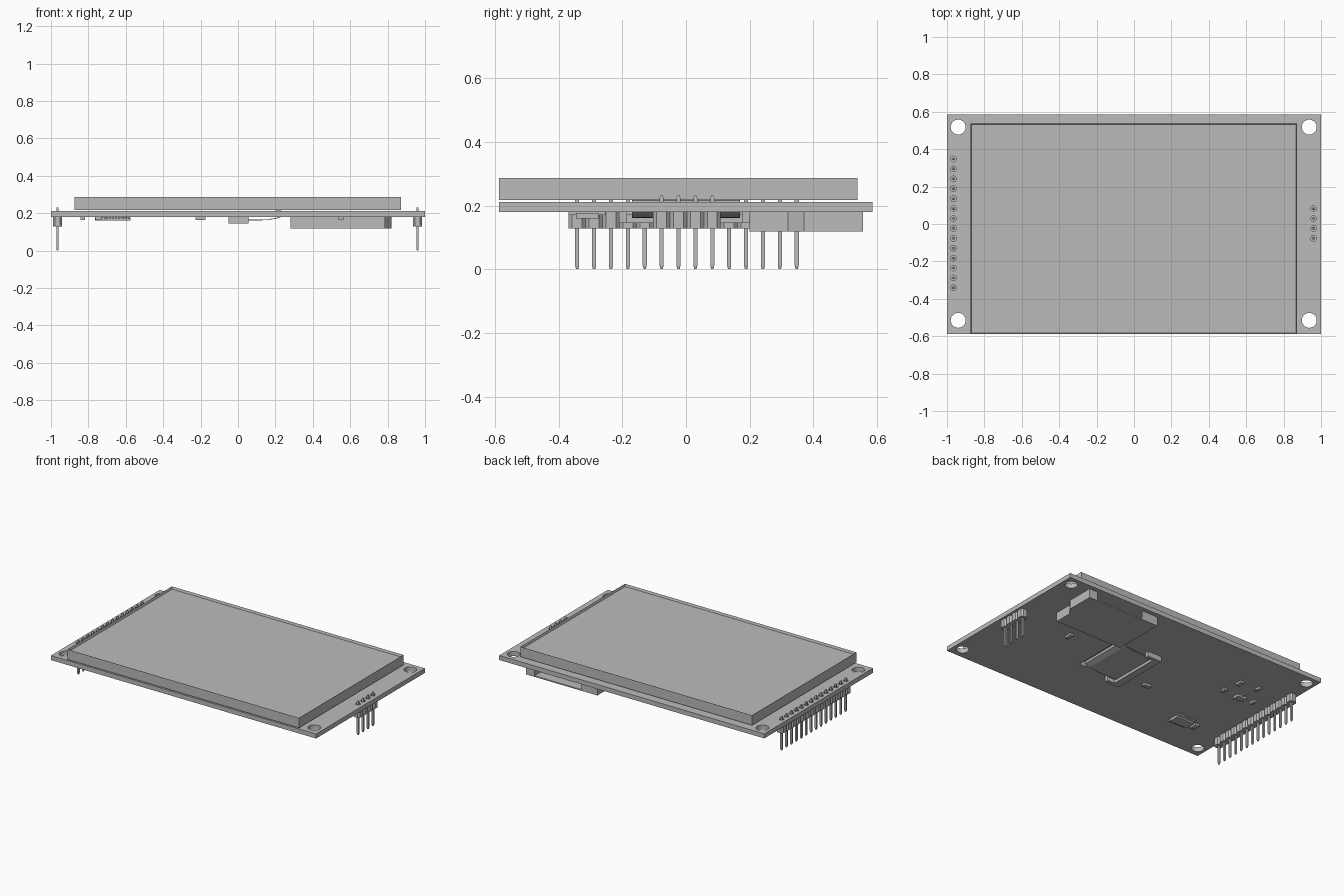
import bpy, bmesh, math

old = bpy.data.objects.get("Cube")
if old:
    bpy.data.objects.remove(old)

grey = bpy.data.materials.new("plain grey")
grey.use_nodes = True
colour = (0.5, 0.5, 0.5, 1)
grey.diffuse_color = colour
grey.node_tree.nodes["Principled BSDF"].inputs["Base Color"].default_value = colour

BOTTOM, TOP = 0.18, 0.211  # faces of the circuit board


def prism(bm, outline, z0, z1):
    """Extrude a plan outline between two heights."""
    low = bm.faces.new([bm.verts.new((x, y, z0)) for x, y in outline])
    up = bmesh.ops.extrude_face_region(bm, geom=[low])["geom"]
    verts = [g for g in up if isinstance(g, bmesh.types.BMVert)]
    bmesh.ops.translate(bm, verts=verts, vec=(0, 0, z1 - z0))


def box(bm, x0, x1, y0, y1, z0, z1):
    prism(bm, [(x0, y0), (x1, y0), (x1, y1), (x0, y1)], z0, z1)


def ring(x, y, r, n, turn=0.0):
    return [(x + r * math.cos(turn + i * math.tau / n),
             y + r * math.sin(turn + i * math.tau / n)) for i in range(n)]


def finish(name, bm):
    bmesh.ops.recalc_face_normals(bm, faces=bm.faces)
    me = bpy.data.meshes.new(name)
    bm.to_mesh(me)
    bm.free()
    me.materials.append(grey)
    ob = bpy.data.objects.new(name, me)
    bpy.context.collection.objects.link(ob)
    return ob


PITCH = 0.053
headers = {"left_header": (0.96, 4), "right_header": (-0.965, 14)}


def pin_rows(count):
    return [0.003 + (i - (count - 1) / 2) * PITCH for i in range(count)]


# Circuit board with mounting holes, pin holes and a slot for the ribbon
bm = bmesh.new()
box(bm, -1, 1, -0.587, 0.585, BOTTOM, TOP)
board = finish("circuit_board", bm)

bm = bmesh.new()
for x in (-0.94, 0.937):
    for y in (-0.515, 0.518):
        prism(bm, ring(x, y, 0.04, 32), 0.1, 0.3)
for x, count in headers.values():
    for y in pin_rows(count):
        prism(bm, ring(x, y, 0.015, 16), 0.1, 0.3)
box(bm, 0.225, 0.275, -0.19, 0.19, 0.1, 0.3)
cutter = finish("hole_cutter", bm)
mod = board.modifiers.new("holes", "BOOLEAN")
mod.object = cutter
mod.solver = "EXACT"
cutter.hide_render = True
cutter.hide_viewport = True
cutter.display_type = "WIRE"

# Display panel: a thin rim around a slightly sunken screen
bm = bmesh.new()
box(bm, -0.875, 0.872, -0.587, 0.538, 0.218, 0.286)
bm.faces.ensure_lookup_table()
bm.normal_update()
bmesh.ops.recalc_face_normals(bm, faces=bm.faces)
face = max(bm.faces, key=lambda f: f.calc_center_median().z)
bmesh.ops.inset_region(bm, faces=[face], thickness=0.007)
bmesh.ops.translate(bm, verts=face.verts, vec=(0, 0, -0.016))
finish("display_panel", bm)

# Pin headers: chamfered plastic cells and tapered pins
for name, (x, count) in headers.items():
    bm = bmesh.new()
    pins = bmesh.new()
    for y in pin_rows(count):
        w, h, c = 0.025, PITCH / 2, 0.011
        prism(bm, [(x - w, y - h + c), (x - w + c, y - h), (x + w - c, y - h),
                   (x + w, y - h + c), (x + w, y + h - c), (x + w - c, y + h),
                   (x - w + c, y + h), (x - w, y + h - c)], 0.128, BOTTOM)
        rings = [[pins.verts.new((px, py, z)) for px, py in ring(x, y, r, 4, math.pi / 4)]
                 for z, r in ((0, 0.005), (0.012, 0.009), (0.222, 0.009), (0.232, 0.005))]
        pins.faces.new(rings[0])
        pins.faces.new(rings[-1])
        for a, b in zip(rings, rings[1:]):
            for i in range(4):
                j = (i + 1) % 4
                pins.faces.new((a[i], a[j], b[j], b[i]))
    finish(name, bm)
    finish(name + "_pins", pins)

# Memory card holder: hollow shell, open to the back
bm = bmesh.new()
prism(bm, [(0.28, 0.2), (0.785, 0.2), (0.785, 0.32), (0.82, 0.37),
           (0.82, 0.555), (0.28, 0.555)], 0.119, 0.127)
prism(bm, [(0.28, 0.2), (0.785, 0.2), (0.785, 0.32), (0.82, 0.37), (0.82, 0.555),
           (0.755, 0.555), (0.755, 0.23), (0.31, 0.23), (0.31, 0.46),
           (0.4, 0.555), (0.28, 0.555)], 0.127, BOTTOM)
finish("card_holder", bm)

# Ribbon connector with a raised latch bar and side ears
bm = bmesh.new()
box(bm, -0.05, 0.0, -0.21, 0.2, 0.145, BOTTOM)
for y in (-0.21, 0.175):
    box(bm, 0.0, 0.055, y, y + 0.025, 0.145, BOTTOM)
box(bm, 0.0, 0.045, -0.185, 0.175, 0.17, BOTTOM)
finish("ribbon_connector", bm)

# Ribbon cable curling through the slot from under the display
path = [(0.2, 0.218), (0.23, 0.215), (0.25, 0.2), (0.245, 0.185), (0.21, 0.172),
        (0.16, 0.163), (0.1, 0.161), (0.0, 0.163)]
bm = bmesh.new()
sides = [[bm.verts.new((x, y, z)) for x, z in path] for y in (-0.17, 0.17)]
for i in range(len(path) - 1):
    bm.faces.new((sides[0][i], sides[0][i + 1], sides[1][i + 1], sides[1][i]))
ribbon = finish("ribbon_cable", bm)
mod = ribbon.modifiers.new("thickness", "SOLIDIFY")
mod.thickness = 0.004

# Controller chip with legs along both long sides
bm = bmesh.new()
box(bm, -0.71, -0.575, -0.345, -0.275, 0.16, 0.177)
for i in range(8):
    x = -0.7 + i * 0.0165
    box(bm, x - 0.004, x + 0.004, -0.368, -0.252, 0.17, BOTTOM)
finish("controller_chip", bm)

# Small surface parts: body with two end caps
bm = bmesh.new()
for x, y, w, d in ((0.55, 0.04, 0.025, 0.05), (-0.2, -0.12, 0.05, 0.03),
                   (-0.745, -0.31, 0.03, 0.05), (-0.62, 0.27, 0.025, 0.045),
                   (-0.6, 0.14, 0.02, 0.04), (-0.75, 0.285, 0.02, 0.04),
                   (-0.83, 0.145, 0.02, 0.04)):
    box(bm, x - w / 2, x + w / 2, y - d / 2, y + d / 2, 0.166, BOTTOM)
    for s in (-1, 1):
        yc = y + s * d * 0.42
        box(bm, x - w / 2 - 0.001, x + w / 2 + 0.001, yc - d * 0.1, yc + d * 0.1, 0.164, BOTTOM)
finish("small_components", bm)

# Transistor with three legs
bm = bmesh.new()
box(bm, -0.765, -0.695, 0.12, 0.16, 0.16, 0.177)
for x, y in ((-0.75, 0.11), (-0.71, 0.11), (-0.73, 0.17)):
    box(bm, x - 0.007, x + 0.007, y - 0.015, y + 0.015, 0.171, BOTTOM)
finish("transistor", bm)
